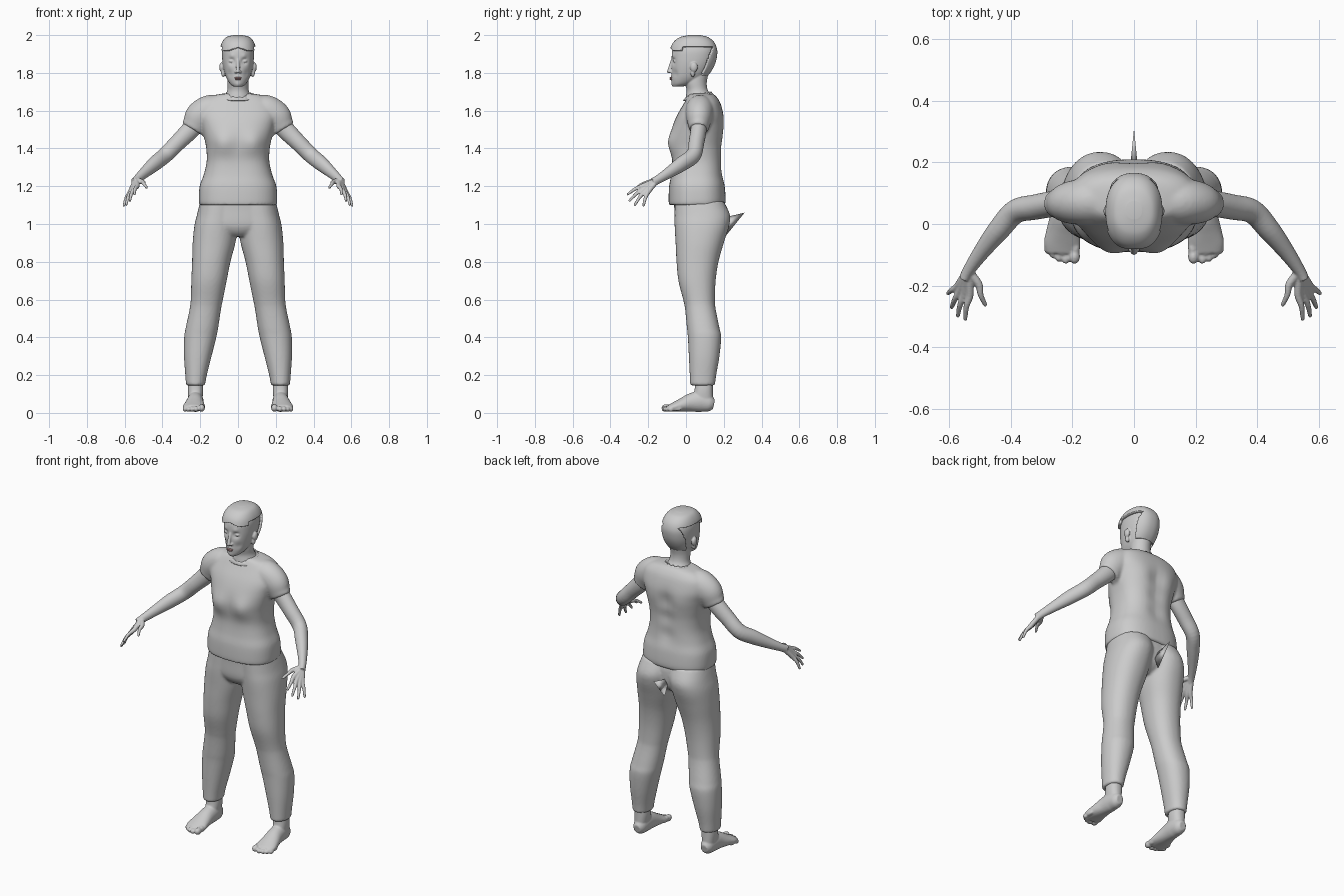
import bpy, bmesh, math
from mathutils import Vector, Matrix


def spline(keys, n):
    """Catmull-Rom interpolation through tuples of any length."""
    out = []
    for i in range(len(keys) - 1):
        p = [keys[max(i - 1, 0)], keys[i], keys[i + 1], keys[min(i + 2, len(keys) - 1)]]
        for k in range(n):
            t = k / n
            out.append([0.5 * (2 * b + (c - a) * t + (2 * a - 5 * b + 4 * c - d) * t * t
                               + (3 * b - a - 3 * c + d) * t ** 3) for a, b, c, d in zip(*p)])
    out.append(list(keys[-1]))
    return out


def skin(bm, rings):
    """Bridge rings of points and cap both ends."""
    rows = [[bm.verts.new(p) for p in r] for r in rings]
    m = len(rows[0])
    for a, b in zip(rows, rows[1:]):
        for i in range(m):
            bm.faces.new((a[i], a[(i + 1) % m], b[(i + 1) % m], b[i]))
    bm.faces.new(rows[0][::-1])
    bm.faces.new(rows[-1])


def oval(i, seg, e):
    t = 2 * math.pi * i / seg
    c, s = math.cos(t), math.sin(t)
    return math.copysign(abs(c) ** (2 / e), c), math.copysign(abs(s) ** (2 / e), s)


def loft(bm, keys, e=2.3, n=6, seg=56, grow=0.0):
    """Keys are (z, x min, x max, y min, y max)."""
    rings = []
    for z, x0, x1, y0, y1 in spline(keys, n):
        ring = []
        for i in range(seg):
            c, s = oval(i, seg, e)
            ring.append(((x0 + x1) / 2 + ((x1 - x0) / 2 + grow) * c,
                         (y0 + y1) / 2 + ((y1 - y0) / 2 + grow) * s, z))
        rings.append(ring)
    skin(bm, rings)


def tube(bm, keys, n=5, seg=20):
    """Keys are (x, y, z, horizontal radius, other radius)."""
    pts = spline(keys, n)
    rings = []
    for k, p in enumerate(pts):
        a, b = pts[max(k - 1, 0)], pts[min(k + 1, len(pts) - 1)]
        t = (Vector(b[:3]) - Vector(a[:3])).normalized()
        u = t.cross(Vector((0, 0, 1))).normalized()
        v = u.cross(t)
        rings.append([Vector(p[:3]) + u * p[3] * c + v * p[4] * s
                      for c, s in (oval(i, seg, 2) for i in range(seg))])
    skin(bm, rings)


def ball(bm, loc, size):
    bmesh.ops.create_uvsphere(bm, u_segments=20, v_segments=12, radius=1,
                              matrix=Matrix.Translation(loc) @ Matrix.Diagonal((*size, 1)))


def bump(bm, spots):
    """Push vertices in y around mirrored centres: (x, y, z, radius, push)."""
    for v in bm.verts:
        p = Vector((abs(v.co.x), v.co.y, v.co.z))
        v.co.y += sum(d * math.exp(-(p - Vector((x, y, z))).length_squared / r ** 2)
                      for x, y, z, r, d in spots)


def finish(name, bm, voxel=0, smooth=0, mirror=False, solid=0):
    bmesh.ops.recalc_face_normals(bm, faces=bm.faces)
    for f in bm.faces:
        f.smooth = True
    me = bpy.data.meshes.new(name)
    bm.to_mesh(me)
    bm.free()
    ob = bpy.data.objects.new(name, me)
    bpy.context.collection.objects.link(ob)
    if voxel:
        m = ob.modifiers.new("Blend", 'REMESH')
        m.mode, m.voxel_size, m.use_smooth_shade = 'VOXEL', voxel, True
    if smooth:
        m = ob.modifiers.new("Soften", 'SMOOTH')
        m.iterations, m.factor = smooth, 0.5
    if solid:
        m = ob.modifiers.new("Thickness", 'SOLIDIFY')
        m.thickness, m.offset = solid, -1
    if mirror:
        m = ob.modifiers.new("Mirror", 'MIRROR')
        m.use_mirror_merge = False
    return ob


# Shirt: torso with bust and spine groove, plus two short sleeves
bm = bmesh.new()
loft(bm, [(z, -w, w, y0, y1) for z, w, y0, y1 in [
    (1.10, .205, -.09, .205), (1.13, .208, -.092, .21), (1.20, .203, -.09, .205),
    (1.26, .182, -.082, .195), (1.33, .166, -.08, .192), (1.40, .168, -.085, .193),
    (1.46, .180, -.083, .197), (1.52, .195, -.07, .20), (1.58, .21, -.045, .197),
    (1.64, .195, -.01, .182), (1.675, .15, .01, .16), (1.69, .085, .02, .14)]], e=2.5)
bump(bm, [(.085, -.09, 1.43, .06, -.02), (0, -.09, 1.34, .09, .008),
          (0, .2, 1.3, .05, -.012), (0, .2, 1.4, .05, -.014), (0, .2, 1.5, .05, -.014),
          (.09, .2, 1.52, .07, .006)])
for s in (-1, 1):
    tube(bm, [(s * .11, .075, 1.603, .075, .08), (s * .155, .073, 1.598, .076, .083),
              (s * .20, .07, 1.565, .07, .083), (s * .225, .068, 1.525, .058, .07),
              (s * .24, .067, 1.50, .05, .065)], seg=32)
finish("shirt", bm, .008, 4)

# Scalloped neckline
bm = bmesh.new()
rows = [[bm.verts.new((r * math.cos(i * math.pi / 24), .07 + .85 * r * math.sin(i * math.pi / 24),
                       z + k * .006 * math.sin(i * 2.1) + .01 * math.sin(i * math.pi / 24)))
         for i in range(48)] for r, z, k in ((.1, 1.665, 0), (.086, 1.678, .3), (.076, 1.687, 1))]
for a, b in zip(rows, rows[1:]):
    for i in range(48):
        bm.faces.new((a[i], a[(i + 1) % 48], b[(i + 1) % 48], b[i]))
finish("neckline", bm, solid=.005)

# Trousers: pelvis core and two legs blended together
bm = bmesh.new()
loft(bm, [(1.14, -.19, .19, -.065, .185), (1.08, -.205, .205, -.062, .20),
          (1.0, -.215, .215, -.06, .195), (.96, -.15, .15, -.045, .17), (.935, -.07, .07, -.02, .13)])
leg = [(1.12, -.01, .20, -.06, .20), (1.05, -.005, .217, -.06, .232), (.99, .002, .231, -.06, .228),
       (.9, .014, .24, -.055, .20), (.8, .04, .243, -.05, .172), (.7, .06, .247, -.04, .157),
       (.6, .08, .25, -.015, .153), (.55, .09, .256, -.005, .157), (.45, .105, .277, .005, .177),
       (.4, .115, .285, .01, .186), (.3, .14, .286, .015, .177), (.2, .165, .279, .02, .16),
       (.145, .175, .275, .022, .153)]
for s in (-1, 1):
    loft(bm, [(z, s * a, s * b, c, d) for z, a, b, c, d in leg], e=2.2)
finish("trousers", bm, .008, 4)

# Thin pointed spur at the back of the trousers
bm = bmesh.new()
v = [bm.verts.new(p) for p in ((-.012, .19, 1.0), (.012, .19, 1.0), (0, .205, 1.035),
                               (0, .205, .93), (0, .31, 1.06))]
for a, b, c in ((0, 2, 4), (2, 1, 4), (1, 3, 4), (3, 0, 4), (0, 1, 2), (0, 3, 1)):
    bm.faces.new((v[a], v[b], v[c]))
finish("back_spur", bm)

# Arms with hands
bm = bmesh.new()
tube(bm, [(.19, .07, 1.565, .042, .05), (.255, .066, 1.495, .042, .049),
          (.32, .055, 1.43, .041, .044), (.385, .04, 1.365, .039, .042),
          (.44, -.02, 1.32, .036, .04), (.495, -.09, 1.272, .027, .03),
          (.535, -.148, 1.236, .02, .023), (.55, -.175, 1.22, .018, .024)], seg=28)
for knuckle, tip in (((.533, -.225, 1.203), (.548, -.308, 1.158)),
                     ((.549, -.222, 1.187), (.572, -.298, 1.124)),
                     ((.562, -.213, 1.176), (.592, -.270, 1.102)),
                     ((.571, -.200, 1.170), (.604, -.225, 1.098)),
                     ((.505, -.195, 1.222), (.483, -.262, 1.192))):
    k, t = Vector(knuckle), Vector(tip)
    mid = k.lerp(t, .5) + Vector((.004, -.002, .005))
    tube(bm, [(.54, -.15, 1.234, .014, .014), (*k, .013, .013),
              (*mid, .0095, .0095), (*t, .007, .007)], seg=14)
    ball(bm, t, (.007, .007, .007))
finish("arm", bm, .004, 3, mirror=True)

# Bare feet with toes
bm = bmesh.new()
tube(bm, [(.225, .148, .045, .022, .025), (.225, .125, .05, .036, .044),
          (.225, .08, .06, .042, .055), (.227, .03, .055, .045, .05),
          (.231, -.02, .042, .053, .037), (.233, -.06, .032, .059, .026),
          (.233, -.092, .024, .053, .018)], seg=28)
loft(bm, [(.17, .187, .263, .048, .142), (.12, .184, .266, .045, .142), (.06, .19, .262, .03, .143)])
for x, y, r in ((.193, -.105, .020), (.222, -.112, .0145), (.244, -.106, .014),
                (.263, -.095, .0135), (.28, -.08, .0135)):
    ball(bm, (x, y, r + .006), (r * .9, r * 1.25, r))
    ball(bm, (x - .002, y + .03, r + .009), (r * .8, .03, r * .9))
finish("foot", bm, .005, 2, mirror=True)

# Head with neck, nose, brows and ears
skull = [(1.727, -.022, .022, -.066, -.02), (1.742, -.042, .042, -.072, .03),
         (1.77, -.06, .06, -.075, .085), (1.80, -.071, .071, -.076, .115),
         (1.84, -.08, .08, -.077, .138), (1.88, -.084, .084, -.076, .15),
         (1.92, -.083, .083, -.072, .152), (1.955, -.072, .072, -.055, .137),
         (1.98, -.05, .05, -.02, .105), (1.99, -.012, .012, .03, .06)]
bm = bmesh.new()
loft(bm, skull, e=2.2, n=8, seg=80)
bump(bm, [(.034, -.07, 1.862, .018, .013), (.034, -.07, 1.888, .014, -.005),
          (.045, -.06, 1.795, .02, .006), (0, -.07, 1.738, .016, -.006),
          (0, -.08, 1.77, .02, -.005)])
loft(bm, [(1.65, -.085, .085, -.005, .15), (1.68, -.068, .068, -.0, .135),
          (1.71, -.056, .056, .003, .115), (1.75, -.055, .055, -.005, .11),
          (1.80, -.055, .055, .0, .12)], e=2)
tube(bm, [(0, -.072, 1.872, .008, .006), (0, -.082, 1.84, .009, .008), (0, -.089, 1.808, .012, .011)])
ball(bm, (0, -.09, 1.807), (.011, .011, .009))
for s in (-1, 1):
    ball(bm, (s * .012, -.08, 1.805), (.008, .01, .007))
    ball(bm, (s * .034, -.058, 1.862), (.015, .01, .007))
    ball(bm, (s * .086, .042, 1.83), (.013, .02, .026))
    ball(bm, (s * .078, .036, 1.80), (.012, .012, .022))
finish("head", bm, .004, 2)

# Lips
bm = bmesh.new()
ball(bm, (0, -.079, 1.774), (.021, .008, .004))
ball(bm, (0, -.079, 1.767), (.017, .008, .005))
lips = finish("lips", bm)
mat = bpy.data.materials.new("lip_colour")
mat.diffuse_color = (.5, .3, .3, 1)
lips.data.materials.append(mat)

# Short hair: outer skull shell with face and temples cut away
bm = bmesh.new()
loft(bm, [(z + max(0, z - 1.9) * .11, *k) for z, *k in skull], e=2.3, n=10, seg=96, grow=.013)


def is_hair(c):
    hairline = 1.935 - .018 * min(1, abs(c.x) / .06) if c.y < -.02 else 1.937
    return c.z > hairline or (c.z > 1.785 and c.y > .085 + (c.z - 1.785) * .4)


bmesh.ops.delete(bm, geom=[f for f in bm.faces if not is_hair(f.calc_center_median())],
                 context='FACES')
finish("hair", bm, smooth=3, solid=.014)
